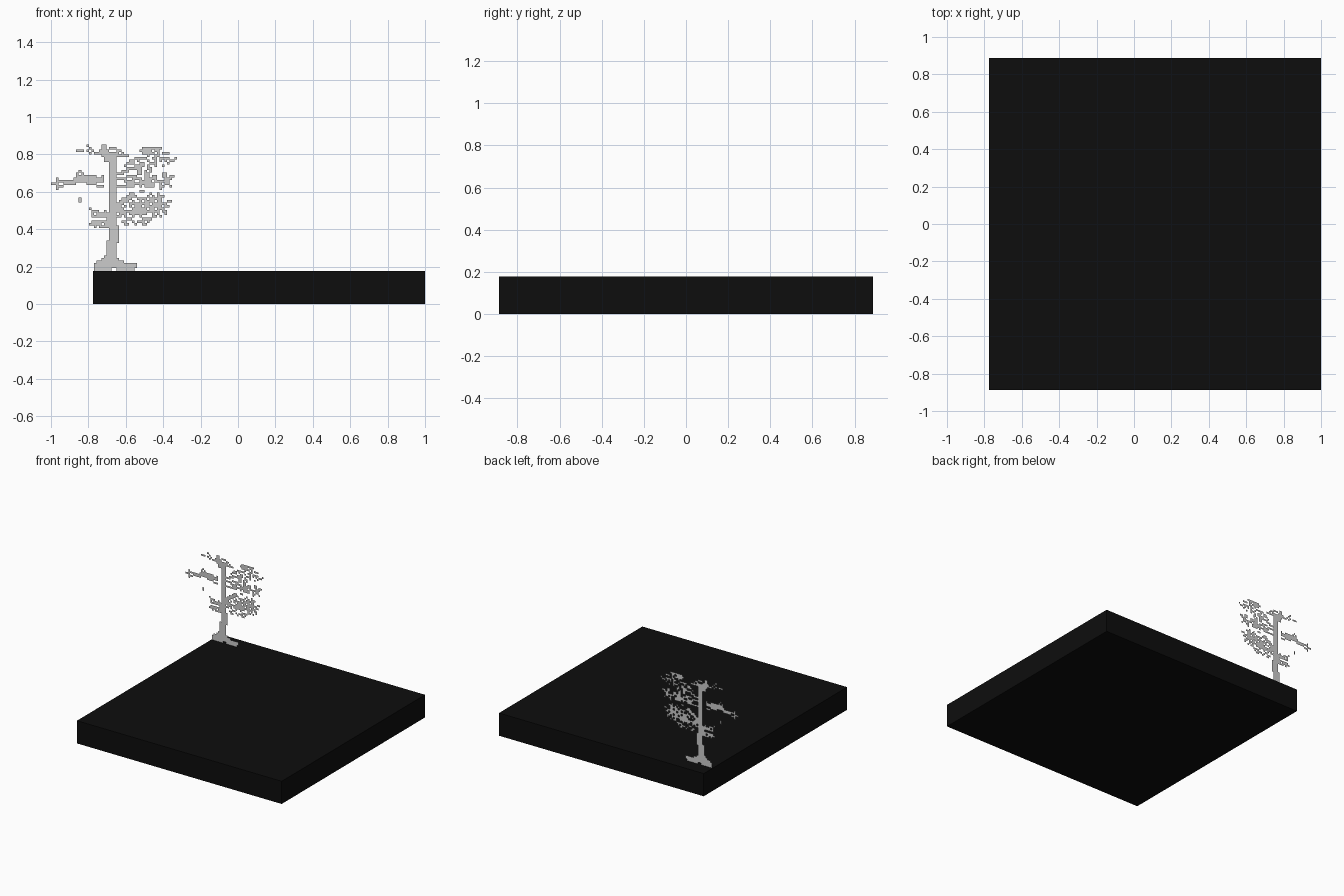
import bpy, bmesh, random

if "Cube" in bpy.data.objects:
    bpy.data.objects.remove(bpy.data.objects["Cube"])

random.seed(7)

# ---------- slab: square dark ground block ----------
SIDE, THICK, X_MID = 1.775, 0.1775, 0.1125
bpy.ops.mesh.primitive_cube_add(size=1, location=(X_MID, 0, THICK / 2))
slab = bpy.context.object
slab.name = "ground_slab"
slab.scale = (SIDE, SIDE, THICK)
black = bpy.data.materials.new("black")
black.diffuse_color = (0.004, 0.004, 0.004, 1)
black.use_nodes = True
black.node_tree.nodes["Principled BSDF"].inputs["Base Color"].default_value = black.diffuse_color
slab.data.materials.append(black)

# ---------- tree: flat pixel cut-out on a 50 x 50 cell grid ----------
N, CELL = 50, 0.675 / 50
LEFT, TREE_Y = -1.0, 0.7775
cells = set()


def block(c0, c1, r0, r1):
    """Fill columns c0..c1 and rows r0..r1."""
    cells.update((c, r) for c in range(c0, c1 + 1) for r in range(r0, r1 + 1))


def twig(*pts):
    """Stepped one-cell line through the points."""
    for (c0, r0), (c1, r1) in zip(pts, pts[1:]):
        n = max(abs(c1 - c0), abs(r1 - r0))
        for i in range(n + 1):
            cells.add((round(c0 + (c1 - c0) * i / n), round(r0 + (r1 - r0) * i / n)))


def leaves(c, r, rc, rr, density):
    """Scatter small leaf clumps in an ellipse."""
    for i in range(c - rc, c + rc + 1):
        for j in range(r - rr, r + rr + 1):
            if ((i - c) / rc) ** 2 + ((j - r) / rr) ** 2 <= 1 and random.random() < density:
                cells.add((i, j))
                if random.random() < 0.35:
                    cells.add((i + 1, j))


# roots
block(17, 33, 1, 2)
block(17, 23, 0, 0)
block(26, 32, 0, 0)
block(18, 28, 3, 3)
block(20, 26, 4, 4)
block(21, 25, 5, 5)
# trunk
block(22, 25, 6, 11)
block(23, 25, 12, 43)
block(26, 26, 11, 17)
block(21, 25, 43, 45)

# left limb
twig((2, 33), (8, 34), (13, 36), (20, 35))
twig((3, 35), (10, 35), (20, 36))
twig((2, 32), (2, 36))
twig((0, 34), (1, 34))
twig((9, 36), (11, 39), (13, 37))
twig((14, 34), (20, 33))
leaves(15, 36, 6, 2, 0.35)
block(11, 11, 27, 28)

# crown twigs
twig((10, 47), (12, 47))
twig((14, 49), (17, 46), (21, 45))
twig((19, 47), (26, 45), (30, 45))
leaves(20, 47, 6, 2, 0.4)
leaves(27, 46, 4, 1, 0.4)

# upper right foliage
leaves(41, 47, 6, 2, 0.42)
twig((34, 43), (38, 45), (42, 48))
twig((46, 42), (49, 44))
leaves(39, 42, 9, 3, 0.28)

# middle right foliage
twig((26, 38), (31, 40), (36, 41))
twig((26, 36), (32, 37), (38, 34), (47, 36))
twig((26, 33), (33, 34), (40, 36))
leaves(33, 37, 7, 5, 0.32)
leaves(42, 35, 6, 4, 0.3)

# lower foliage, densest
twig((26, 21), (33, 24), (40, 25), (47, 27))
twig((26, 24), (32, 22), (40, 23), (46, 25))
twig((42, 25), (42, 30))
twig((26, 26), (32, 29), (38, 27))
leaves(31, 24, 7, 4, 0.4)
leaves(39, 24, 7, 4, 0.42)
leaves(33, 19, 5, 2, 0.35)
leaves(35, 29, 9, 2, 0.3)
# lower left foliage
twig((15, 18), (22, 17))
twig((15, 24), (22, 20))
leaves(19, 20, 4, 4, 0.45)

# turn cells into one flat sheet
bm = bmesh.new()
for c, r in cells:
    if 0 <= c < N and 0 <= r < N:
        x, z = LEFT + c * CELL, THICK + r * CELL
        bm.faces.new([bm.verts.new((x + a * CELL, TREE_Y, z + b * CELL))
                      for a, b in ((0, 0), (1, 0), (1, 1), (0, 1))])
bmesh.ops.remove_doubles(bm, verts=bm.verts, dist=0.001)
mesh = bpy.data.meshes.new("tree_cutout")
bm.to_mesh(mesh)
bm.free()
bpy.context.collection.objects.link(bpy.data.objects.new("tree_cutout", mesh))
